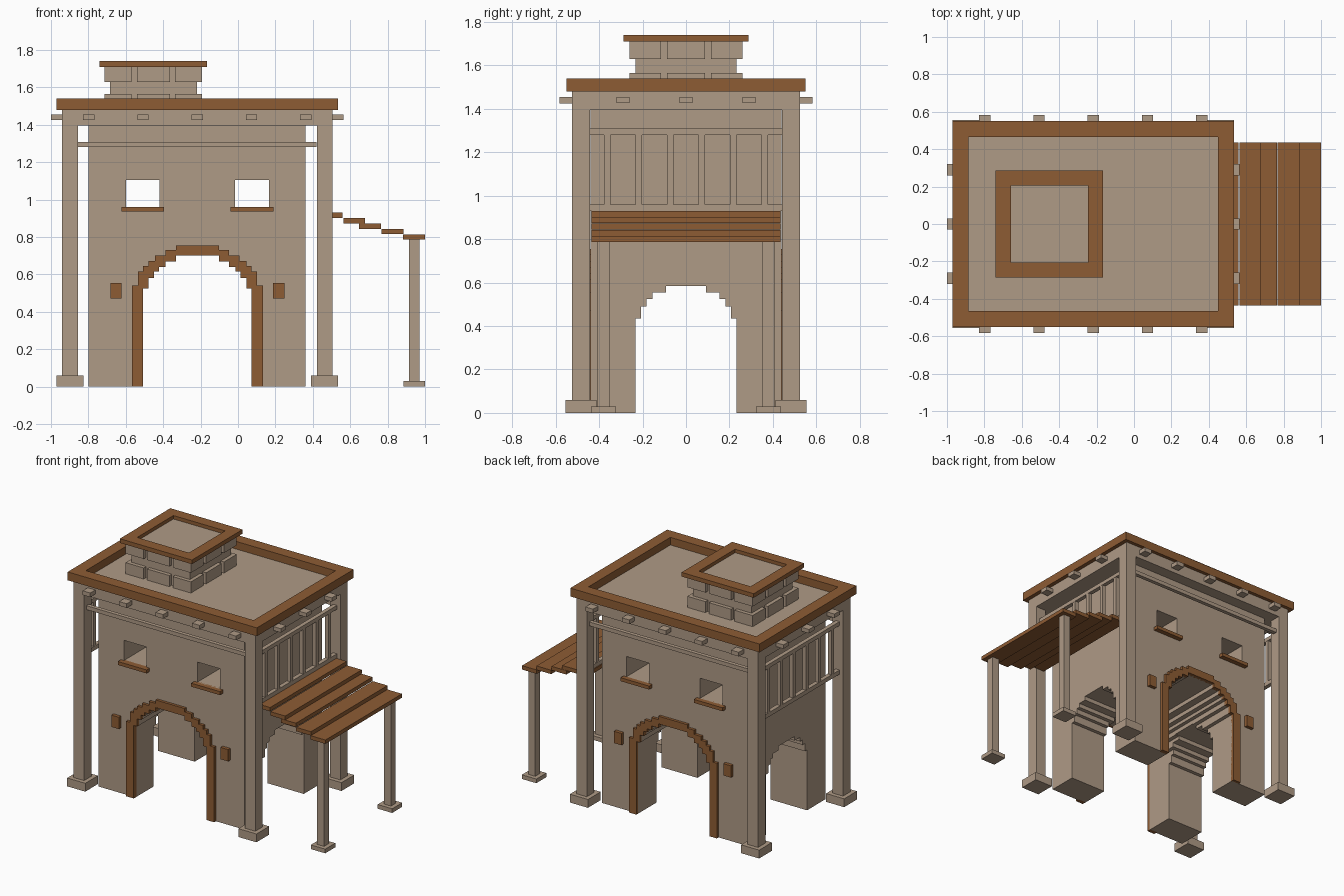
import bpy, bmesh
from mathutils import Vector

if "Cube" in bpy.data.objects:
    bpy.data.objects.remove(bpy.data.objects["Cube"])


def material(name, rgb):
    m = bpy.data.materials.new(name)
    m.diffuse_color = (*rgb, 1)
    m.use_nodes = True
    m.node_tree.nodes["Principled BSDF"].inputs["Base Color"].default_value = m.diffuse_color
    return m


TAN = material("tan_plaster", (0.43, 0.325, 0.238))
BROWN = material("brown_wood", (0.27, 0.107, 0.034))
CX = -0.2175          # centre of the house in x
WALL_Y = 0.44         # half depth of the house body


def finish(name, bm, mat):
    bmesh.ops.recalc_face_normals(bm, faces=bm.faces)
    me = bpy.data.meshes.new(name)
    bm.to_mesh(me)
    bm.free()
    me.materials.append(mat)
    ob = bpy.data.objects.new(name, me)
    bpy.context.collection.objects.link(ob)
    return ob


def boxes(name, mat, *ranges):
    """One object from boxes given as (x0, x1, y0, y1, z0, z1)."""
    bm = bmesh.new()
    for x0, x1, y0, y1, z0, z1 in ranges:
        vs = bmesh.ops.create_cube(bm, size=1)["verts"]
        for v in vs:
            v.co = Vector((x0 if v.co.x < 0 else x1,
                           y0 if v.co.y < 0 else y1,
                           z0 if v.co.z < 0 else z1))
    return finish(name, bm, mat)


def prism(name, mat, profile, a, b, axis):
    """Extrude a (side, z) profile from a to b along axis 'x' or 'y'."""
    bm = bmesh.new()
    pts = [(u, a, z) if axis == "y" else (a, u, z) for u, z in profile]
    f = bm.faces.new([bm.verts.new(p) for p in pts])
    ext = bmesh.ops.extrude_face_region(bm, geom=[f])["geom"]
    d = Vector((0, b - a, 0)) if axis == "y" else Vector((b - a, 0, 0))
    bmesh.ops.translate(bm, vec=d, verts=[g for g in ext if isinstance(g, bmesh.types.BMVert)])
    return finish(name, bm, mat)


def stepped(steps, c, z0):
    """Stepped arch outline, left foot to right foot; steps are (half width, top z)."""
    left, z = [], z0
    for h, top in steps:
        left += [(-h, z), (-h, top)]
        z = top
    right = [(-u, zz) for u, zz in reversed(left)]
    return [(u + c, zz) for u, zz in left + right]


def ring(name, mat, x0, x1, y, w, z0, z1):
    """Square-cornered frame with an open middle."""
    bm = bmesh.new()
    loops = []
    for z in (z0, z1):
        for i in (0, w):
            loops.append([bm.verts.new(p) for p in (
                (x0 + i, -y + i, z), (x1 - i, -y + i, z), (x1 - i, y - i, z), (x0 + i, y - i, z))])
    lo, li, uo, ui = loops
    for a, b in ((lo, uo), (uo, ui), (ui, li), (li, lo)):
        for k in range(4):
            n = (k + 1) % 4
            bm.faces.new((a[k], a[n], b[n], b[k]))
    return finish(name, bm, mat)


inner = [(.29, .525), (.262, .58), (.232, .615), (.205, .64), (.17, .67), (.115, .70)]
outer = [(.35, .54), (.318, .615), (.29, .645), (.262, .672), (.225, .70), (.17, .73), (.115, .755)]
side = [(.233, .435), (.207, .49), (.182, .525), (.154, .555), (.093, .585)]

# House body with crossing arched passages and window openings
body = boxes("house_body", TAN, (-.80, .36, -WALL_Y, WALL_Y, 0, 1.40))
cutters = [
    prism("cut_front_arch", TAN, stepped(inner, CX, -.1), -1, 1, "y"),
    prism("cut_side_arch", TAN, stepped(side, 0, -.1), -1.5, 1, "x"),
    boxes("cut_windows", TAN, *[(CX + s * .292 - .09, CX + s * .292 + .09, -1, 1, .96, 1.105)
                                for s in (-1, 1)]),
]
for c in cutters:
    c.hide_render = True
    m = body.modifiers.new(c.name, "BOOLEAN")
    m.operation, m.object, m.solver = "DIFFERENCE", c, "EXACT"
cut = bpy.data.meshes.new_from_object(body.evaluated_get(bpy.context.evaluated_depsgraph_get()))
body.modifiers.clear()
body.data = cut
for c in cutters:
    bpy.data.objects.remove(c)

# Front and back arch trim, window sills and wall plaques
for s, label in ((-1, "front"), (1, "back")):
    def out(d):
        return sorted((s * (WALL_Y - .01), s * (WALL_Y + d)))
    prism(label + "_arch_trim", BROWN,
          stepped(outer, CX, 0) + stepped(inner, CX, 0)[::-1], *out(.02), "y")
    boxes(label + "_window_sills", BROWN,
          *[(CX + t * .292 - .114, CX + t * .292 + .114, *out(.035), .935, .96) for t in (-1, 1)])
    boxes(label + "_wall_plaques", BROWN,
          *[(CX + t * .435 - .03, CX + t * .435 + .03, *out(.025), .47, .555) for t in (-1, 1)])
    boxes(label + "_cross_beam", TAN, (-.86, .42, s * .485 - .014, s * .485 + .014, 1.28, 1.308))

# Corner posts with footings
PX, PY = .681, .483
for sx in (-1, 1):
    for sy in (-1, 1):
        x, y = CX + sx * PX, sy * PY
        boxes("corner_post", TAN,
              (x - .042, x + .042, y - .042, y + .042, .05, 1.40),
              (x - .072, x + .072, y - .072, y + .072, 0, .06))

# Side railings
for sx in (-1, 1):
    x = CX + sx * PX
    boxes("side_railing", TAN,
          (x - .015, x + .015, -.445, .445, 1.28, 1.308),
          (x - .015, x + .015, -.445, .445, .93, .96),
          *[(x - .014, x + .014, k * .145 - .014, k * .145 + .014, .95, 1.29)
            for k in (-2.5, -1.5, -.5, .5, 1.5, 2.5)])

# Roof plate, projecting beam ends and brown parapet
boxes("roof_plate", TAN, (CX - .723, CX + .723, -.525, .525, 1.395, 1.485))
boxes("beam_ends", TAN,
      *[(CX + k * .29 - .03, CX + k * .29 + .03, -.583, .583, 1.425, 1.455) for k in range(-2, 3)],
      *[(CX - .782, CX + .782, k * .29 - .03, k * .29 + .03, 1.426, 1.454) for k in (-1, 0, 1)])
ring("roof_parapet", BROWN, -.97, .535, .55, .085, 1.48, 1.54)

# Rooftop turret: core, two courses of blocks, brown cap
TX = -.4525
boxes("turret_core", TAN, (TX - .233, TX + .233, -.233, .233, 1.48, 1.715))
spans = [(-.26, -.116), (-.088, .088), (.116, .26)]
blocks = []
for z0, z1 in ((1.48, 1.565), (1.63, 1.712)):
    for i, (a, b) in enumerate(spans):
        for j, (c, d) in enumerate(spans):
            if (i, j) != (1, 1):
                blocks.append((TX + a, TX + b, c, d, z0, z1))
boxes("turret_blocks", TAN, *blocks)
ring("turret_cap", BROWN, TX - .287, TX + .287, .287, .081, 1.71, 1.74)

# Stepped plank awning and its two posts
for i, right in enumerate((.56, .68, .765, .885, 1.0)):
    top = .93 - i * .029
    boxes("awning_plank", BROWN, (right - .117, right, -.435, .435, top - .028, top))
for sy in (-1, 1):
    y = sy * .38
    boxes("awning_post", TAN,
          (.915, .97, y - .027, y + .027, .02, .79),
          (.885, 1.0, y - .057, y + .057, 0, .03))
